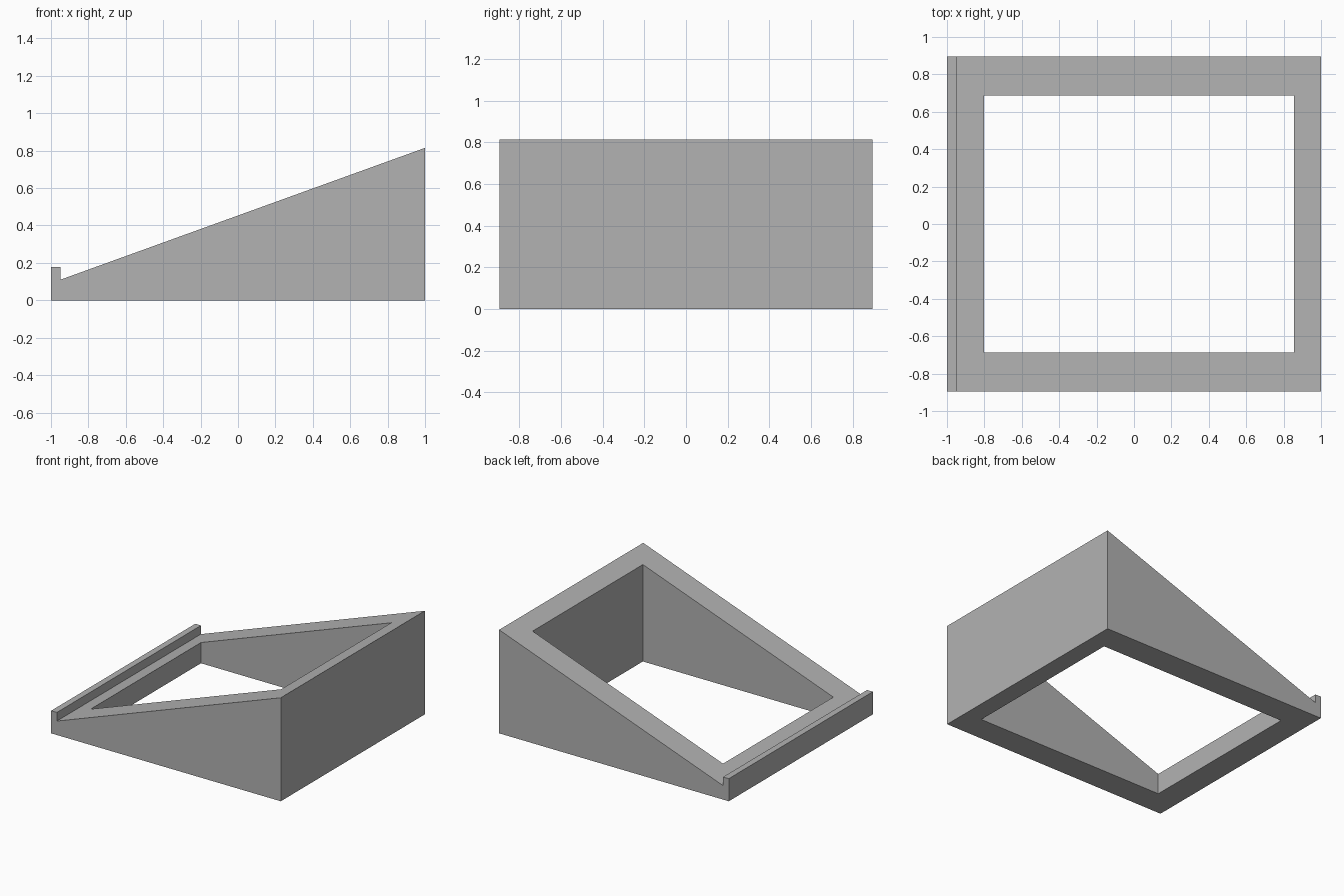
import bpy
import bmesh

cube = bpy.data.objects.get("Cube")
if cube:
    bpy.data.objects.remove(cube, do_unlink=True)

grey = bpy.data.materials.new("plain grey")
grey.use_nodes = True
colour = (0.448, 0.448, 0.448, 1)
grey.diffuse_color = colour
grey.node_tree.nodes["Principled BSDF"].inputs["Base Color"].default_value = colour


def extrude_profile(name, profile, half_depth):
    """Extrude an x-z outline along y, centred on y = 0."""
    bm = bmesh.new()
    face = bm.faces.new([bm.verts.new((x, -half_depth, z)) for x, z in profile])
    moved = bmesh.ops.extrude_face_region(bm, geom=[face])["geom"]
    verts = [v for v in moved if isinstance(v, bmesh.types.BMVert)]
    bmesh.ops.translate(bm, verts=verts, vec=(0, 2 * half_depth, 0))
    bmesh.ops.recalc_face_normals(bm, faces=bm.faces)
    mesh = bpy.data.meshes.new(name)
    bm.to_mesh(mesh)
    bm.free()
    mesh.materials.append(grey)
    obj = bpy.data.objects.new(name, mesh)
    bpy.context.collection.objects.link(obj)
    return obj


# Sloped wedge with a raised retaining lip along its low edge
wedge = extrude_profile("wedge_stand", [
    (-1, 0), (1, 0), (1, 0.815), (-0.95, 0.11), (-0.95, 0.178), (-1, 0.178),
], 0.896)

# Rectangular opening straight through the wedge
cutter = extrude_profile("opening_cutter", [
    (-0.803, -0.5), (0.856, -0.5), (0.856, 1.5), (-0.803, 1.5),
], 0.686)
cutter.hide_render = True

cut = wedge.modifiers.new("opening", 'BOOLEAN')
cut.operation = 'DIFFERENCE'
cut.solver = 'EXACT'
cut.object = cutter

# Apply the cut and discard the cutter
bpy.context.view_layer.objects.active = wedge
wedge.select_set(True)
bpy.ops.object.modifier_apply(modifier=cut.name)
bpy.data.objects.remove(cutter, do_unlink=True)
